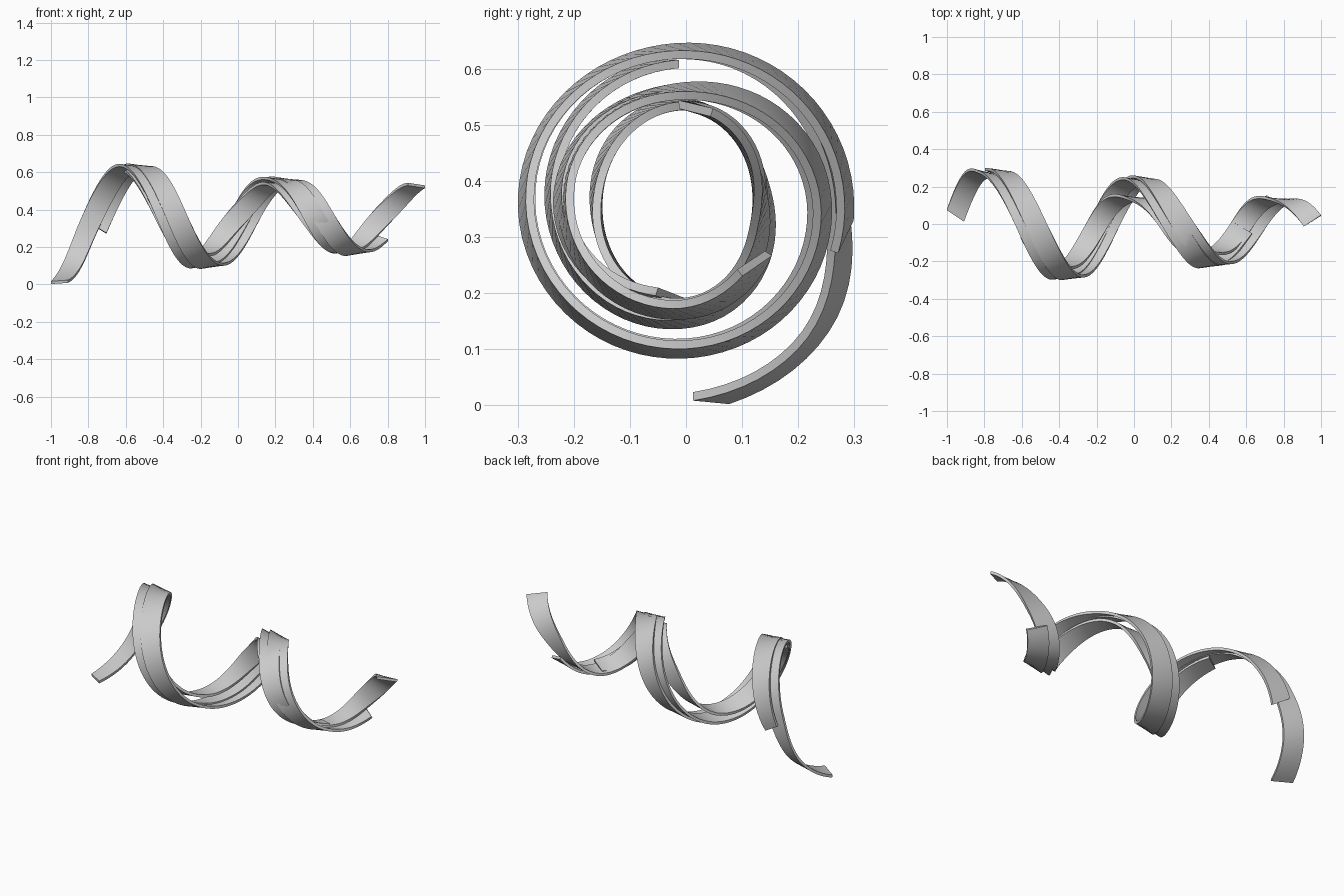
import bpy, bmesh
from math import sin, cos, radians

if "Cube" in bpy.data.objects:
    bpy.data.objects.remove(bpy.data.objects["Cube"])

AXIS_Z = 0.365      # height of the axis the bands coil around
THICK = 0.015       # band thickness
HALF_W = 0.046      # half band width along x


def smooth_lookup(keys, a):
    """Cubic interpolation of (angle, radius) keys."""
    n = len(keys)
    i = max(k for k in range(n - 1) if keys[k][0] <= a or k == 0)

    def slope(k):
        lo, hi = max(k - 1, 0), min(k + 1, n - 1)
        return (keys[hi][1] - keys[lo][1]) / (keys[hi][0] - keys[lo][0])
    (a0, r0), (a1, r1) = keys[i], keys[i + 1]
    h = a1 - a0
    t = (a - a0) / h
    return ((2*t**3 - 3*t**2 + 1) * r0 + (t**3 - 2*t**2 + t) * h * slope(i)
            + (3*t**2 - 2*t**3) * r1 + (t**3 - t**2) * h * slope(i + 1))


def band(name, keys, x0, x1, flare=.007, step=5):
    """Rectangular strip swept along a coil, x running from x0 to x1.
    The left edge sits wider than the right by twice the flare."""
    bm = bmesh.new()
    a0, a1 = keys[0][0], keys[-1][0]
    count = round((a1 - a0) / step)
    rings = []
    for i in range(count + 1):
        f = i / count
        a = a0 + (a1 - a0) * f
        x, r = x0 + (x1 - x0) * f, smooth_lookup(keys, a)
        skew = 1.8 / r      # degrees that square the strip to the coil
        ring = []
        for side, depth in ((-1, 0), (1, 0), (1, THICK), (-1, THICK)):
            t = radians(a - side * skew)
            rr = r - side * flare - depth
            ring.append(bm.verts.new((x + side * HALF_W, rr * cos(t),
                                      AXIS_Z + rr * sin(t))))
        rings.append(ring)
    for p, q in zip(rings, rings[1:]):
        for k in range(4):
            m = (k + 1) % 4
            bm.faces.new((p[k], p[m], q[m], q[k]))
    bm.faces.new(rings[0])
    bm.faces.new(rings[-1])
    bmesh.ops.recalc_face_normals(bm, faces=bm.faces)
    mesh = bpy.data.meshes.new(name)
    bm.to_mesh(mesh)
    bm.free()
    ob = bpy.data.objects.new(name, mesh)
    bpy.context.collection.objects.link(ob)
    bpy.ops.object.select_all(action='DESELECT')
    ob.select_set(True)
    bpy.context.view_layer.objects.active = ob
    bpy.ops.object.shade_smooth_by_angle(angle=radians(30))


# band that starts at the low left end
band("lower_band", [(-83, .364), (-45, .336), (0, .276), (90, .273),
                    (180, .291), (270, .27), (360, .24), (450, .202),
                    (540, .23), (622, .185)], -.955, .585)
# outermost band
band("outer_band", [(-13, .294), (90, .274), (180, .293), (270, .273),
                    (360, .25), (450, .202), (540, .222), (630, .202),
                    (677, .175)], -.75, .755)
# innermost band that runs on to the right end
band("inner_band", [(100, .255), (180, .247), (270, .22), (360, .147),
                    (450, .18), (540, .168), (630, .195), (720, .139),
                    (804, .175)], -.56, .954, flare=.004)
